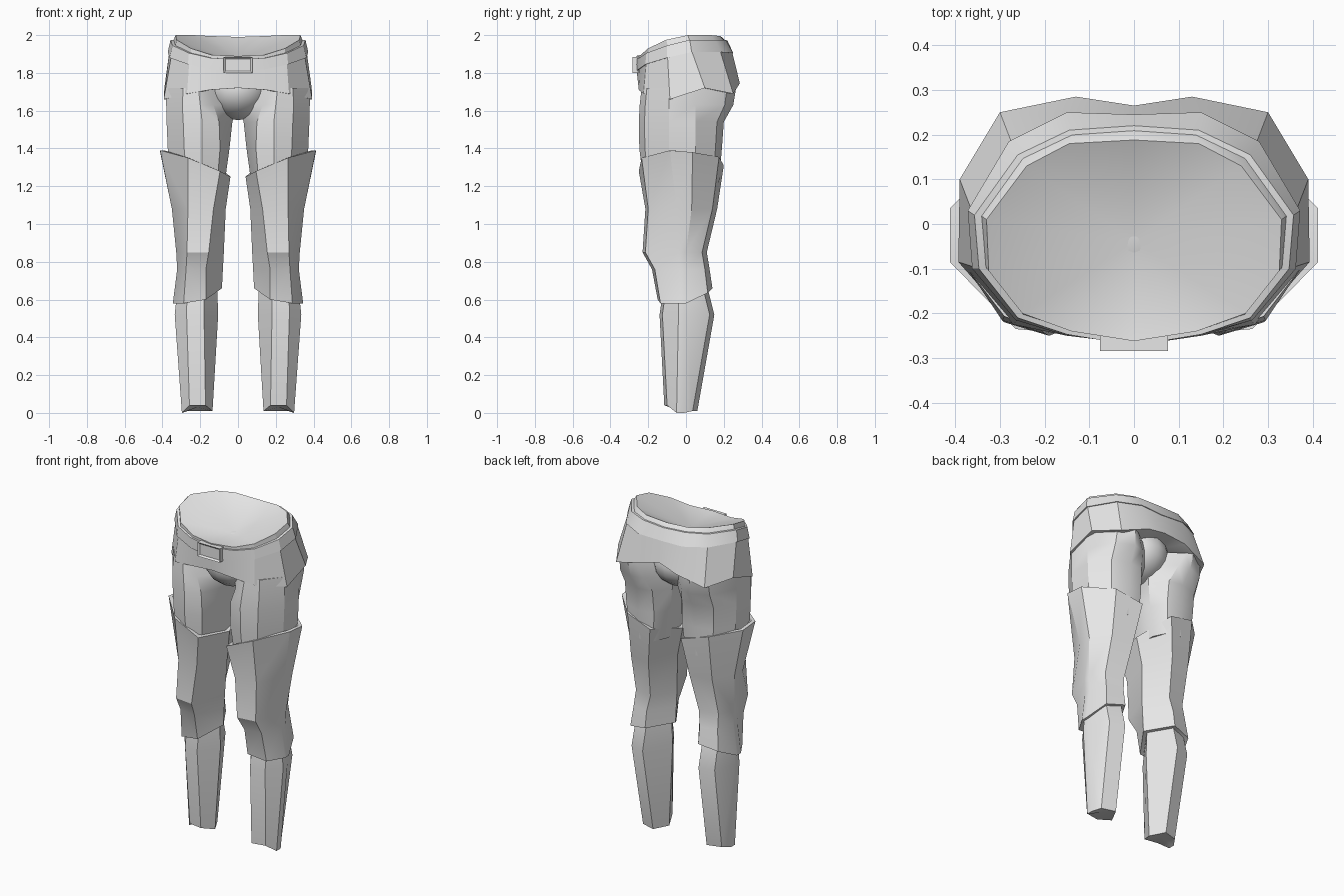
import bpy, bmesh, math
from mathutils import Vector

if "Cube" in bpy.data.objects:
    bpy.data.objects.remove(bpy.data.objects["Cube"])

grey = bpy.data.materials.new("plain grey")
grey.diffuse_color = (0.8, 0.8, 0.8, 1)
grey.use_nodes = True
grey.node_tree.nodes["Principled BSDF"].inputs["Base Color"].default_value = grey.diffuse_color


def finish(name, bm, mirror=False):
    bmesh.ops.recalc_face_normals(bm, faces=bm.faces)
    mesh = bpy.data.meshes.new(name)
    bm.to_mesh(mesh)
    bm.free()
    mesh.materials.append(grey)
    ob = bpy.data.objects.new(name, mesh)
    bpy.context.collection.objects.link(ob)
    bpy.ops.object.select_all(action='DESELECT')
    ob.select_set(True)
    bpy.context.view_layer.objects.active = ob
    bpy.ops.object.shade_smooth_by_angle(angle=math.radians(30))
    if mirror:
        ob.modifiers.new("Mirror", 'MIRROR').use_mirror_merge = False
    return ob


def loft(name, rings, start=None, end=None, closed=False, mirror=False):
    """Skin a stack of rings; ends are fanned to a point or joined together."""
    bm = bmesh.new()
    rows = [[bm.verts.new(p) for p in r] for r in rings]
    pairs = list(zip(rows, rows[1:])) + ([(rows[-1], rows[0])] if closed else [])
    n = len(rows[0])
    for a, b in pairs:
        for i in range(n):
            j = (i + 1) % n
            bm.faces.new((a[i], a[j], b[j], b[i]))
    for row, tip in ((rows[0], start), (rows[-1], end)):
        if tip is not None:
            t = bm.verts.new(tip)
            for i in range(n):
                bm.faces.new((row[i], row[(i + 1) % n], t))
    return finish(name, bm, mirror)


def centre(ring):
    return sum((Vector(p) for p in ring), Vector()) / len(ring)


def inset(ring, k, dz=0.0):
    c = centre(ring)
    return [(c.x + (p[0] - c.x) * k, c.y + (p[1] - c.y) * k, p[2] + dz) for p in ring]


def leg_ring(z, xi, fi, fo, xo, yf, yo, yb, d=0.02):
    """Seven-sided leg section: inner, front pair, outer pair, back pair."""
    zs = z if isinstance(z, list) else [z] * 7
    xy = [(xi, yo), (fi, yf), (fo, yf + 0.015), (xo, yo - d), (xo, yo + d),
          (fo + 0.01, yb - 0.025), (fi + 0.01, yb)]
    return [(x, y, h) for (x, y), h in zip(xy, zs)]


def thigh_ring(z, xi, fi, mid, fo, xo, yf, yb):
    """Rounder ten-sided section of the upper thigh and seat."""
    xy = [(xi, -0.04), (fi, yf * 0.86), (mid, yf), (fo, yf * 0.88), (xo, -0.09), (xo, 0.05),
          (fo + 0.01, yb * 0.82), (mid, yb), (fi, yb * 0.92), (xi, yb * 0.45)]
    return [(x, y, z) for x, y in xy]


def hip_ring(half):
    """Complete a ring listed from front centre to back centre."""
    return half + [(-x, y, z) for x, y, z in reversed(half[1:-1])]


# Lower legs
calf = [leg_ring(0.66, 0.11, 0.18, 0.27, 0.32, -0.12, -0.02, 0.115),
        leg_ring(0.52, 0.105, 0.18, 0.272, 0.335, -0.14, -0.02, 0.15),
        leg_ring([0.01, 0.04, 0.04, 0, 0, 0.01, 0.01],
                 0.135, 0.172, 0.257, 0.297, -0.115, -0.03, 0.06)]
loft("lower_leg", calf, centre(calf[0]), (0.215, -0.03, 0.03), mirror=True)

# Thigh covers with a narrow lip at both hems
cover = [leg_ring([0.66, 0.60, 0.58, 0.58, 0.58, 0.635, 0.66],
                  0.085, 0.17, 0.288, 0.345, -0.15, -0.02, 0.14),
         leg_ring(0.76, 0.08, 0.17, 0.275, 0.322, -0.18, -0.02, 0.125),
         leg_ring(0.85, 0.075, 0.155, 0.27, 0.327, -0.23, -0.02, 0.11),
         leg_ring(1.08, 0.065, 0.13, 0.265, 0.35, -0.215, -0.01, 0.165, 0.04),
         leg_ring([1.25, 1.28, 1.35, 1.39, 1.38, 1.355, 1.31],
                  0.04, 0.095, 0.265, 0.412, -0.25, -0.025, 0.2, 0.06)]
cover = [inset(cover[0], 0.86)] + cover + [inset(cover[-1], 0.88)]
loft("thigh_cover", cover, centre(cover[0]) + Vector((0, 0, 0.03)),
     centre(cover[-1]) - Vector((0, 0, 0.1)), mirror=True)

# Upper thighs and seat
thigh = [thigh_ring(1.22, 0.07, 0.11, 0.19, 0.27, 0.345, -0.225, 0.175),
         thigh_ring(1.40, 0.045, 0.095, 0.19, 0.285, 0.372, -0.247, 0.19),
         thigh_ring(1.54, 0.03, 0.10, 0.19, 0.29, 0.378, -0.25, 0.20),
         thigh_ring(1.63, 0.005, 0.13, 0.20, 0.295, 0.38, -0.245, 0.25),
         thigh_ring(1.72, 0.005, 0.17, 0.21, 0.29, 0.38, -0.235, 0.265)]
loft("upper_thigh", thigh, centre(thigh[0]), centre(thigh[-1]), mirror=True)

# Crotch panel
bm = bmesh.new()
bmesh.ops.create_uvsphere(bm, u_segments=16, v_segments=10, radius=1)
for v in bm.verts:
    v.co = Vector((v.co.x * 0.18, v.co.y * 0.215, 1.715 + v.co.z * 0.165))
finish("crotch_panel", bm)

# Waist rings, front centre to back centre
rim = hip_ring([(0, -0.262, 1.89), (0.14, -0.24, 1.895), (0.25, -0.20, 1.93),
                (0.325, -0.105, 1.975), (0.33, 0.01, 2.0), (0.24, 0.13, 2.0),
                (0.145, 0.18, 1.995), (0, 0.188, 1.99)])
belt_top = hip_ring([(0, -0.272, 1.87), (0.15, -0.247, 1.88), (0.26, -0.21, 1.905),
                     (0.347, -0.10, 1.945), (0.357, 0.02, 1.975), (0.26, 0.155, 1.975),
                     (0.145, 0.21, 1.975), (0, 0.22, 1.97)])
belt_low = hip_ring([(0, -0.268, 1.805), (0.15, -0.25, 1.82), (0.265, -0.215, 1.845),
                     (0.362, -0.10, 1.88), (0.372, 0.03, 1.91), (0.28, 0.185, 1.91),
                     (0.15, 0.25, 1.905), (0, 0.245, 1.90)])
hem = hip_ring([(0, -0.25, 1.72), (0.15, -0.25, 1.71), (0.27, -0.225, 1.69),
                (0.393, -0.085, 1.66), (0.39, 0.10, 1.72), (0.30, 0.25, 1.69),
                (0.13, 0.285, 1.745), (0, 0.265, 1.775)])

# Waistband with its sunken top
loft("waistband", [rim, inset(belt_top, 0.955), inset(belt_low, 0.95)],
     (0, -0.04, 1.87), (0, 0, 1.82))

# Belt
loft("belt", [belt_top, belt_low, inset(belt_low, 0.92), inset(belt_top, 0.92)], closed=True)

# Hip skirt
loft("hip_skirt", [inset(belt_low, 0.975, 0.01), hem, inset(hem, 0.95)],
     (0, 0, 1.87), (0, 0, 1.76))

# Belt buckle: a rectangular frame around a recessed plate
bm = bmesh.new()
bmesh.ops.create_cube(bm, size=1)
for v in bm.verts:
    v.co = Vector((v.co.x * 0.152, v.co.y * 0.035 - 0.2665, v.co.z * 0.085 + 1.842))
bm.faces.ensure_lookup_table()
front = min(bm.faces, key=lambda f: f.calc_center_median().y)
bmesh.ops.inset_individual(bm, faces=[front], thickness=0.014)
bmesh.ops.translate(bm, verts=front.verts, vec=(0, 0.009, 0))
finish("belt_buckle", bm)
